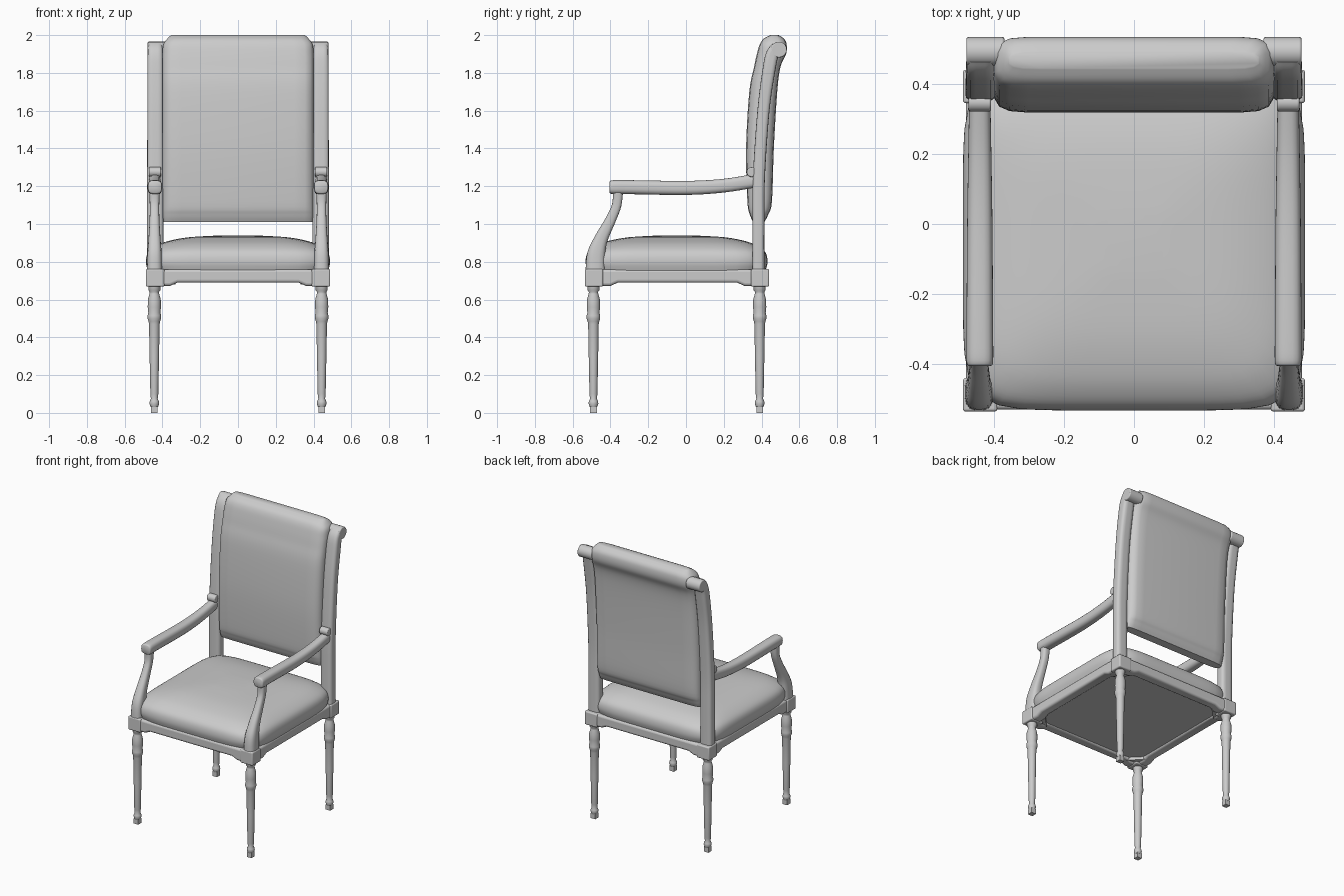
import bpy, bmesh
from math import sin, cos, pi
from mathutils import Vector

cube = bpy.data.objects.get("Cube")
if cube:
    bpy.data.objects.remove(cube)

grey = bpy.data.materials.new("plain grey")
grey.use_nodes = True
grey.diffuse_color = (0.6, 0.6, 0.6, 1)
grey.node_tree.nodes["Principled BSDF"].inputs["Base Color"].default_value = (0.6, 0.6, 0.6, 1)


def finish(name, bm, mirror=(), bevel=0, angle=40):
    """Turn a bmesh into a shaded object, optionally bevelled and mirrored."""
    bmesh.ops.recalc_face_normals(bm, faces=bm.faces)
    mesh = bpy.data.meshes.new(name)
    bm.to_mesh(mesh)
    bm.free()
    mesh.materials.append(grey)
    ob = bpy.data.objects.new(name, mesh)
    bpy.context.collection.objects.link(ob)
    bpy.ops.object.select_all(action="DESELECT")
    ob.select_set(True)
    bpy.context.view_layer.objects.active = ob
    bpy.ops.object.shade_smooth_by_angle(angle=angle * pi / 180)
    if bevel:
        mod = ob.modifiers.new("Rounded edges", "BEVEL")
        mod.width, mod.segments = bevel, 4
        mod.limit_method = "ANGLE"
    if mirror:
        mod = ob.modifiers.new("Mirror", "MIRROR")
        mod.use_axis = ["X" in mirror, "Y" in mirror, False]
    return ob


def smooth(stations, steps=5):
    """Catmull-Rom interpolation through tuples of any length."""
    pts = [Vector(s) for s in stations]
    pts = [pts[0]] + pts + [pts[-1]]
    out = []
    for a, b, c, d in zip(pts, pts[1:], pts[2:], pts[3:]):
        for i in range(steps):
            t = i / steps
            out.append(b + (c - a) * t / 2 + (a * 2 - b * 5 + c * 4 - d) * t * t / 2
                       + (b * 3 - a - c * 3 + d) * t ** 3 / 2)
    return out + [pts[-1]]


def loft(name, rings, **kw):
    """Skin a row of closed rings and cap both ends."""
    bm = bmesh.new()
    rows = [[bm.verts.new(p) for p in ring] for ring in rings]
    n = len(rows[0])
    for lo, hi in zip(rows, rows[1:]):
        for i in range(n):
            j = (i + 1) % n
            bm.faces.new((lo[i], lo[j], hi[j], hi[i]))
    bm.faces.new(rows[0])
    bm.faces.new(rows[-1])
    return finish(name, bm, **kw)


def oval(n, power):
    """Unit superellipse points."""
    for i in range(n):
        c, s = cos(2 * pi * i / n), sin(2 * pi * i / n)
        r = (abs(c) ** power + abs(s) ** power) ** (-1 / power)
        yield c * r, s * r


def sweep(name, x, stations, power=3):
    """Rounded bar along a path of (y, z, half width, half depth)."""
    path = smooth(stations)
    rings = []
    for i, p in enumerate(path):
        t = path[min(i + 1, len(path) - 1)] - path[max(i - 1, 0)]
        t = Vector((t[0], t[1])).normalized()
        rings.append([(x + u * p[2], p[0] - v * t.y * p[3], p[1] + v * t.x * p[3])
                      for u, v in oval(20, power)])
    return loft(name, rings, mirror="X", angle=50)


def prism(name, outline, depth, **kw):
    """Extrude a 3D outline along a vector."""
    bm = bmesh.new()
    face = bm.faces.new([bm.verts.new(p) for p in outline])
    ext = bmesh.ops.extrude_face_region(bm, geom=[face])["geom"]
    bmesh.ops.translate(bm, vec=depth, verts=[v for v in ext if isinstance(v, bmesh.types.BMVert)])
    return finish(name, bm, **kw)


def roll(name, x0, x1, y, z, r):
    """Small horizontal scroll on each side."""
    ring = [(x0, y + r * u, z + r * v) for u, v in oval(20, 2)]
    return prism(name, ring, (x1 - x0, 0, 0), mirror="X", bevel=0.006)


LEG_X, FRONT_Y, BACK_Y = 0.443, -0.49, 0.39

# Turned legs on square feet
leg = [(0.019, 0.03), (0.021, 0.035), (0.026, 0.05), (0.024, 0.062), (0.018, 0.075),
       (0.021, 0.1), (0.025, 0.3), (0.028, 0.47), (0.031, 0.485), (0.036, 0.5),
       (0.036, 0.515), (0.032, 0.53), (0.035, 0.56), (0.034, 0.6), (0.026, 0.63),
       (0.024, 0.64), (0.032, 0.65), (0.032, 0.68)]
for part, y in (("front", FRONT_Y), ("back", BACK_Y)):
    loft(part + "_leg", [[(LEG_X + r * u, y + r * v, z) for u, v in oval(20, 2)]
                         for r, z in leg], mirror="X", angle=60)
    f = 0.018
    prism(part + "_foot", [(LEG_X + a * f, y + b * f, 0) for a, b in
                           ((-1, -1), (1, -1), (1, 1), (-1, 1))], (0, 0, 0.035), mirror="X")

# Seat frame: shaped rails, corner blocks and braces
for part, y in (("front", -0.53), ("back", 0.365)):
    prism(part + "_rail", [(-0.47, y, 0.76), (-0.47, y, 0.672), (-0.36, y, 0.672),
                           (-0.32, y, 0.69), (0.32, y, 0.69), (0.36, y, 0.672),
                           (0.47, y, 0.672), (0.47, y, 0.76)], (0, 0.07, 0), bevel=0.015)
prism("side_rail", [(0.41, -0.52, 0.76), (0.41, -0.52, 0.672), (0.41, -0.4, 0.672),
                    (0.41, -0.36, 0.69), (0.41, 0.27, 0.69), (0.41, 0.31, 0.672),
                    (0.41, 0.42, 0.672), (0.41, 0.42, 0.76)], (0.07, 0, 0),
      mirror="X", bevel=0.015)
for part, y, s in (("front", -0.535, 1), ("back", 0.44, -1)):
    prism(part + "_corner_block", [(0.488, y, 0.668), (0.39, y, 0.668),
                                   (0.39, y + s * 0.095, 0.668), (0.488, y + s * 0.095, 0.668)],
          (0, 0, 0.094), mirror="X", bevel=0.008)
    prism(part + "_corner_brace", [(0.42, y + s * 0.06, 0.68), (0.33, y + s * 0.06, 0.68),
                                   (0.42, y + s * 0.15, 0.68)], (0, 0, 0.06), mirror="X")

# Domed seat cushion: (height, inset)
rings = []
for z, inset in smooth([(0.7, 0.03), (0.75, 0.012), (0.8, 0), (0.85, 0.012), (0.885, 0.055),
                        (0.91, 0.12), (0.93, 0.23), (0.94, 0.4)], 4):
    rings.append([((0.488 - inset) * u, -0.05 + (0.482 - inset) * v, z)
                  for u, v in oval(64, 7 - 8 * inset)])
loft("seat_cushion", rings, angle=60)

# Back cushion: (height, front, back, half width)
half = [(0.4, 0.5), (0.385, 0.2), (0.355, 0.05), (0.3, 0)]
rings = []
for z, yf, yb, w in smooth([(1.01, 0.355, 0.415, 0.395), (1.05, 0.338, 0.435, 0.4),
                            (1.12, 0.325, 0.455, 0.4), (1.4, 0.318, 0.465, 0.4),
                            (1.7, 0.335, 0.483, 0.4), (1.83, 0.36, 0.5, 0.4),
                            (1.9, 0.375, 0.53, 0.4), (1.95, 0.39, 0.533, 0.395),
                            (1.98, 0.41, 0.52, 0.375), (2.0, 0.445, 0.49, 0.355)]):
    ring = []
    for side, y0, y1 in ((-1, yf, yb), (1, yb, yf)):
        row = [(x * w / 0.4, y0 + k * (y1 - y0) * 0.6) for x, k in half]
        ring += [(side * x, y, z) for x, y in row]
        ring += [(-side * x, y, z) for x, y in reversed(row)]
    # drop the duplicate points where the two sides meet
    clean = [p for i, p in enumerate(ring) if (Vector(p) - Vector(ring[i - 1])).length > 1e-4]
    rings.append(clean)
loft("back_cushion", rings, angle=50)

# Back posts with scrolled tops
sweep("back_post", 0.438, [(0.383, 0.74, 0.043, 0.032), (0.383, 1.0, 0.043, 0.032),
                           (0.386, 1.25, 0.043, 0.032), (0.41, 1.6, 0.042, 0.032),
                           (0.44, 1.82, 0.042, 0.034), (0.458, 1.9, 0.04, 0.034),
                           (0.485, 1.932, 0.04, 0.034)], 5)
roll("post_scroll", 0.37, 0.478, 0.492, 1.923, 0.042)

# Arms, their curved supports and the small rolls against the posts
sweep("arm", 0.44, [(-0.405, 1.195, 0.032, 0.026), (-0.39, 1.195, 0.038, 0.036),
                    (-0.3, 1.195, 0.038, 0.037), (0, 1.191, 0.036, 0.037),
                    (0.2, 1.203, 0.033, 0.036), (0.37, 1.23, 0.03, 0.036)])
sweep("arm_support", 0.442, [(-0.48, 0.75, 0.041, 0.052), (-0.475, 0.84, 0.038, 0.048),
                             (-0.45, 0.92, 0.032, 0.036), (-0.4, 1.02, 0.026, 0.028),
                             (-0.367, 1.1, 0.025, 0.025), (-0.36, 1.18, 0.028, 0.027)])
roll("arm_roll", 0.408, 0.472, 0.347, 1.275, 0.026)
